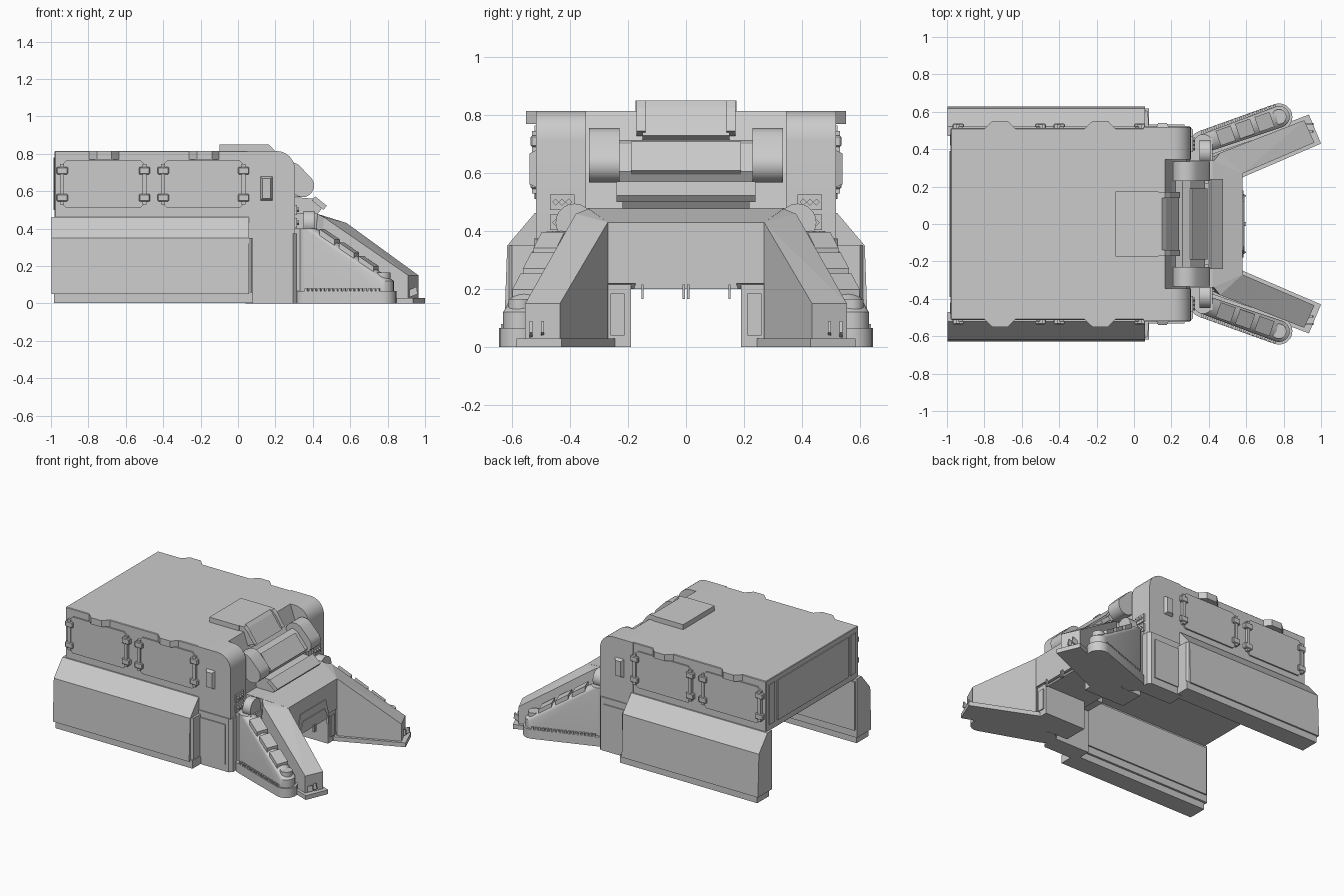
import bpy, bmesh, math
from mathutils import Vector

cube = bpy.data.objects.get("Cube")
if cube:
    bpy.data.objects.remove(cube, do_unlink=True)

grey = bpy.data.materials.new("plain_grey")
grey.use_nodes = True
COL = (0.6, 0.6, 0.6, 1)
grey.diffuse_color = COL
grey.node_tree.nodes["Principled BSDF"].inputs["Base Color"].default_value = COL


def finish(name, bm, smooth=False):
    bmesh.ops.recalc_face_normals(bm, faces=bm.faces)
    me = bpy.data.meshes.new(name)
    bm.to_mesh(me)
    bm.free()
    me.materials.append(grey)
    ob = bpy.data.objects.new(name, me)
    bpy.context.collection.objects.link(ob)
    if smooth:
        bpy.ops.object.select_all(action="DESELECT")
        ob.select_set(True)
        bpy.context.view_layer.objects.active = ob
        bpy.ops.object.shade_smooth_by_angle(angle=math.radians(30))
    return ob


def hull(name, pts, smooth=False):
    """Convex solid around a few points."""
    bm = bmesh.new()
    vs = [bm.verts.new(p) for p in pts]
    bmesh.ops.convex_hull(bm, input=vs)
    loose = [v for v in bm.verts if not v.link_faces]
    bmesh.ops.delete(bm, geom=loose, context="VERTS")
    bmesh.ops.dissolve_limit(bm, angle_limit=0.02, verts=bm.verts, edges=bm.edges)
    return finish(name, bm, smooth)


def box(name, x, y, z, bevel=0):
    ob = hull(name, [(a, b, c) for a in x for b in y for c in z])
    if bevel:
        m = ob.modifiers.new("bevel", "BEVEL")
        m.width, m.segments = bevel, 1
    return ob


def side_profile(name, pts, y0, y1, smooth=False):
    """Profile in x and z, extruded across y, closed at both ends."""
    bm = bmesh.new()
    ends = [[bm.verts.new((x, y, z)) for x, z in pts] for y in (y0, y1)]
    for loop in ends:
        bm.faces.new(loop)
    for i in range(len(pts)):
        bm.faces.new([ends[0][i - 1], ends[0][i], ends[1][i], ends[1][i - 1]])
    return finish(name, bm, smooth)


def ring(cx, cy, r, n=20):
    return [(cx + r * math.cos(i * math.tau / n), cy + r * math.sin(i * math.tau / n)) for i in range(n)]


def capsule(name, a, b, ra, rb, z0, za, zb, s):
    """Round-ended plate or wedge lying on the ground plane."""
    low = [(x, s * y, z0) for x, y in ring(*a, ra) + ring(*b, rb)]
    top = [(x, s * y, za) for x, y in ring(*a, ra)] + [(x, s * y, zb) for x, y in ring(*b, rb)]
    return hull(name, low + top, True)


# Main cabin box with a rear panel
box("main_body", (-0.98, 0.1), (-0.512, 0.512), (0.455, 0.815), 0.004)
box("rear_panel", (-0.987, -0.97), (-0.39, 0.39), (0.5, 0.78))
for y in (-0.45, 0.45):
    box("rear_corner_trim", (-0.985, -0.97), (y - 0.03, y + 0.03), (0.5, 0.78))

# Recessed nose between the front columns, with the sloping lower apron
side_profile("upper_nose", [(0.05, 0.46), (0.05, 0.815), (0.165, 0.815), (0.2, 0.71), (0.28, 0.6), (0.3, 0.46)], -0.36, 0.36)
side_profile("lower_nose", [(0.2, 0.2), (0.55, 0.2), (0.58, 0.23), (0.58, 0.43), (0.42, 0.48), (0.2, 0.48)], -0.275, 0.275)
hull("nose_apron", [(x, s * y, z) for s in (1, -1) for x, y, z in
                    ((0.58, 0.27, 0.43), (0.42, 0.34, 0.48), (0.3, 0.34, 0.48), (0.58, 0.27, 0.22), (0.3, 0.34, 0.22))])
for w, x, top in ((0.18, 0.585, 0.335), (0.16, 0.59, 0.28)):
    hull("front_hatch", [(a, s * b, c) for a in (0.57, x) for s in (1, -1) for b, c in ((w, 0.2), (w - 0.04, top))])
for y in (-0.15, -0.008, 0.008, 0.15):
    box("hatch_pin", (0.585, 0.6), (y - 0.004, y + 0.004), (0.165, 0.215))

# Roof hatch, sloping visor and roller assembly
box("roof_hatch", (-0.1, 0.13), (-0.175, 0.175), (0.8, 0.85))
side_profile("hatch_visor", [(0.12, 0.8), (0.12, 0.85), (0.15, 0.85), (0.17, 0.83), (0.24, 0.73), (0.19, 0.7)], -0.15, 0.15)
for y in (-0.155, 0.155):
    side_profile("visor_bracket", [(0.12, 0.8), (0.12, 0.85), (0.165, 0.85), (0.19, 0.825), (0.245, 0.745), (0.17, 0.72)],
                 y - 0.015, y + 0.015)
side_profile("roller_panel", [(0.2, 0.66), (0.26, 0.715), (0.3, 0.7), (0.38, 0.605), (0.36, 0.57), (0.28, 0.57)], -0.235, 0.235)
side_profile("roller_panel_plate", [(0.29, 0.69), (0.31, 0.71), (0.392, 0.61), (0.375, 0.595)], -0.19, 0.19)
side_profile("front_shelf", [(0.395, 0.55), (0.413, 0.572), (0.475, 0.522), (0.457, 0.5)], -0.24, 0.24)
side_profile("shelf_support", [(0.28, 0.47), (0.28, 0.57), (0.4, 0.56), (0.45, 0.51), (0.42, 0.47)], -0.22, 0.22)

for s, side in ((1, "left"), (-1, "right")):
    def sbox(name, x, y, z, bevel=0):
        return box(f"{name}_{side}", x, [s * v for v in y], z, bevel)

    def sprofile(name, pts, y0, y1, smooth=False):
        return side_profile(f"{name}_{side}", pts, s * y0, s * y1, smooth)

    def shull(name, pts, smooth=False):
        return hull(f"{name}_{side}", [(x, s * y, z) for x, y, z in pts], smooth)

    # Rounded drum beside the roller panel
    shull("roller_drum", [(x, y, z) for y in (0.23, 0.335)
                          for x, z in ring(0.28, 0.682, 0.073) + ring(0.345, 0.63, 0.062)], True)

    # Front column with a rounded upper edge, and the outer skirt below it
    arc = [(0.205 + 0.1 * math.cos(a), 0.715 + 0.1 * math.sin(a)) for a in
           [math.pi / 2 * i / 6 for i in range(7)]]
    sprofile("front_column", [(0.05, 0.37), (0.305, 0.37)] + arc + [(0.05, 0.815)], 0.345, 0.518, True)
    shull("front_skirt", [(x, y, z) for z in (0, 0.375) for x, y in
                          ((0.04, 0.4), (0.315, 0.4), (0.315, 0.505), (0.295, 0.525), (0.04, 0.525))])
    sbox("front_skirt_panel", (0.06, 0.27), (0.5, 0.532), (0.05, 0.33))
    sbox("column_filler", (0.04, 0.3), (0.26, 0.5), (0.3, 0.48))
    shull("side_lamp", [(x, y, z) for y, d in ((0.515, 0), (0.54, 0.012))
                        for x in (0.118 + d, 0.187 - d) for z in (0.55 + d, 0.68 - d)])

    # Inner leg under the nose, joining the forward arm
    sbox("inner_leg", (0.25, 0.565), (0.19, 0.36), (0, 0.24))
    sbox("inner_leg_panel", (0.55, 0.572), (0.212, 0.26), (0.04, 0.185))
    sbox("inner_leg_filler", (0.25, 0.42), (0.3, 0.46), (0.03, 0.4))

    # Small connector plates with studs
    for z in (0.43, 0.5):
        sbox("connector_plate", (0.29, 0.315), (0.385, 0.47), (z - 0.027, z + 0.027))
        for y in (0.405, 0.428, 0.45):
            shull("connector_stud", [(x, y + a, z + b) for x in (0.305, 0.325)
                                     for a, b in ((0.012, 0), (-0.012, 0), (0, 0.012), (0, -0.012))])

    # Long lower side pod
    shull("side_pod", [(x, y, z) for x in (-0.998, 0.06) for y, z in
                       ((0.47, 0.05), (0.628, 0.05), (0.617, 0.35), (0.522, 0.462), (0.47, 0.462))])
    sbox("side_pod_sill", (-0.985, 0.08), (0.485, 0.617), (0.003, 0.06))
    sbox("side_pod_inner_rail", (-0.985, 0.05), (0.46, 0.48), (0.1, 0.44))
    shull("side_pod_front_step", [(x, y, z) for x, y in ((0.05, 0.47), (0.05, 0.617), (0.075, 0.6), (0.08, 0.47))
                                  for z in (0.05, 0.35)])

    # Side doors with hinges and roof tabs
    for x0, x1 in ((-0.94, -0.5), (-0.4, 0.03)):
        c = 0.022
        shull("side_door", [(x, y, z) for y in (0.5, 0.522) for x, z in
                            ((x0, 0.51 + c), (x0 + c, 0.51), (x1 - c, 0.51), (x1, 0.51 + c),
                             (x1, 0.765 - c), (x1 - c, 0.765), (x0 + c, 0.765), (x0, 0.765 - c))])
        mid = (x0 + x1) / 2
        shull("roof_tab", [(x, y, z) for z in (0.77, 0.815) for x, y in
                           ((mid - 0.085, 0.505), (mid + 0.09, 0.505), (mid - 0.035, 0.552), (mid + 0.045, 0.552))])
        for x in (x0, x1):
            sbox("hinge_bar", (x - 0.011, x + 0.011), (0.5, 0.532), (0.53, 0.745))
            for z in (0.565, 0.71):
                sbox("hinge_block", (x - 0.03, x + 0.03), (0.5, 0.536), (z - 0.02, z + 0.02), 0.005)

    # Forward arm, tapering from the nose down to its foot
    shull("forward_arm", [(0.58, 0.27, 0.43), (0.42, 0.33, 0.48), (0.46, 0.38, 0.46), (0.965, 0.435, 0.15),
                          (0.91, 0.555, 0.15), (0.58, 0.27, 0.03), (0.42, 0.36, 0.03), (0.965, 0.435, 0.03),
                          (0.91, 0.555, 0.03)])
    shull("arm_base", [(x, y, z) for z in (0, 0.03) for x, y in
                       ((0.57, 0.245), (1.0, 0.43), (0.935, 0.585), (0.5, 0.42), (0.4, 0.36))])
    for t in (0.49, 0.53):
        shull("tow_hook", [(x, t + d, z) for d in (0, 0.01) for x, z in
                           ((0.91, 0.03), (0.96, 0.05), (0.955, 0.09), (0.91, 0.07))])

    # Outer step wedge, its toothed skirt and the raised treads
    a, b = Vector((0.37, 0.43)), Vector((0.775, 0.573))
    capsule(f"step_skirt_{side}", a, b, 0.07, 0.072, 0, 0.065, 0.065, s)
    capsule(f"step_wedge_{side}", a, b, 0.05, 0.058, 0.05, 0.4, 0.12, s)
    capsule(f"wedge_end_cap_{side}", b, b, 0.04, 0.04, 0.1, 0.165, 0.165, s)
    along = (b - a).normalized()
    out = Vector((-along.y, along.x))
    slope = 0.28 / (b - a).length
    for i in range(18):
        p = a + along * (0.01 + i * 0.024)
        q = [p + along * u + out * v for u in (0, 0.014) for v in (0.05, 0.069)]
        shull("skirt_tooth", [(v.x, v.y, z) for v in q for z in (0.06, 0.08)])
    for i in range(3):
        d = 0.085 + i * 0.11
        pts = []
        for u in (d, d + 0.085):
            for v in (-0.042, 0.042):
                p = a + along * u + out * v
                z = 0.4 - slope * (u - 0.05)
                pts += [(p.x, p.y, z - 0.03), (p.x, p.y, z + 0.02)]
        shull("step_tread", pts)

    # Upright rounded joint between column and wedge
    shull("arm_joint", [(x, y, z) for x in (0.35, 0.41) for y, z in ring(0.385, 0.43, 0.065)], True)
